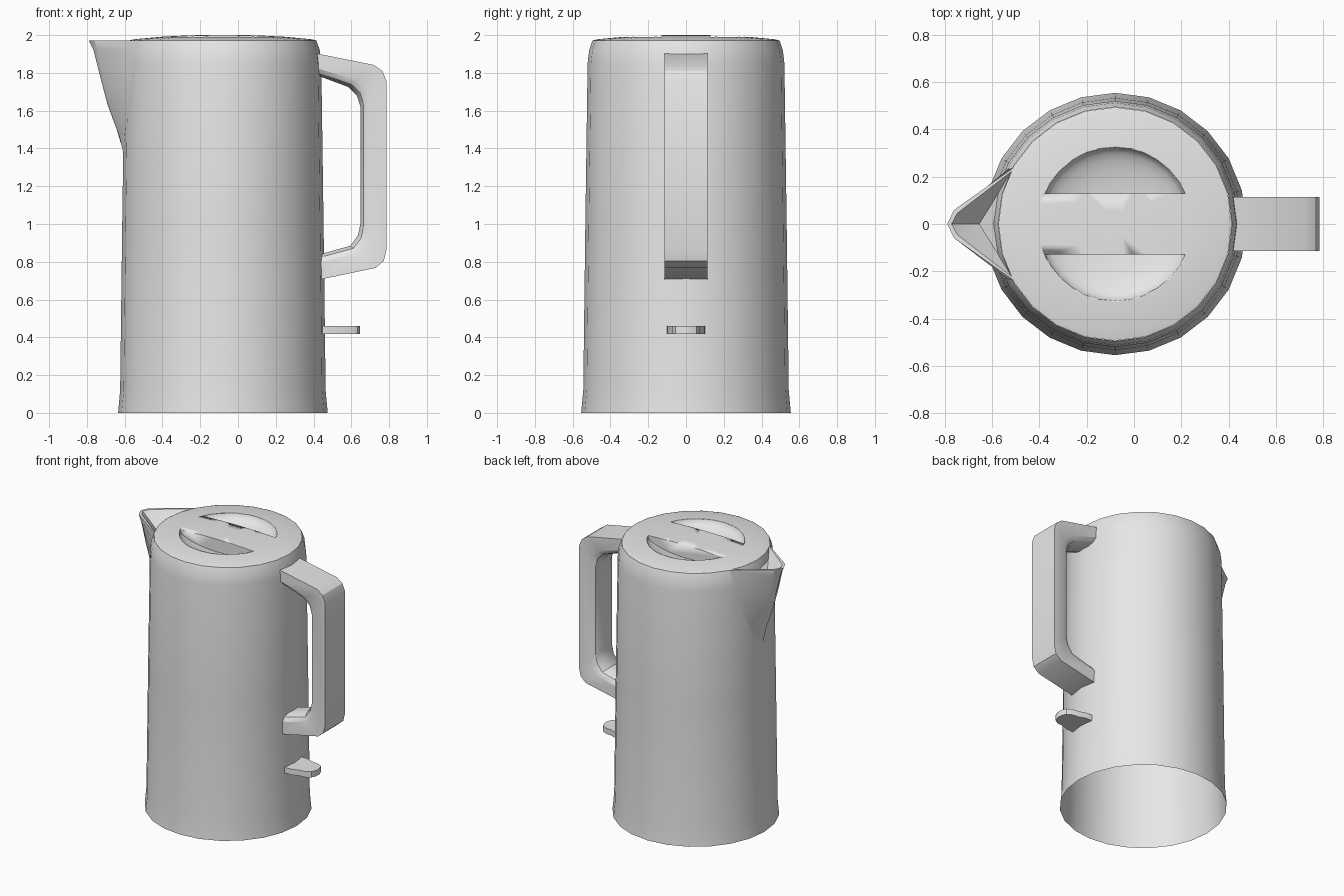
import bpy, bmesh, math
from mathutils import Vector

cube = bpy.data.objects.get("Cube")
if cube:
    bpy.data.objects.remove(cube, do_unlink=True)

CX = -0.08      # axis of the jug
SIDES = 24

grey = bpy.data.materials.new("light_grey")
grey.use_nodes = True
grey.diffuse_color = (0.8, 0.8, 0.8, 1)
grey.node_tree.nodes["Principled BSDF"].inputs["Base Color"].default_value = (0.8, 0.8, 0.8, 1)


def finish(name, bm, angle=32, recalc=True):
    if recalc:
        bmesh.ops.recalc_face_normals(bm, faces=bm.faces)
    mesh = bpy.data.meshes.new(name)
    bm.to_mesh(mesh)
    bm.free()
    mesh.materials.append(grey)
    ob = bpy.data.objects.new(name, mesh)
    bpy.context.collection.objects.link(ob)
    bpy.ops.object.select_all(action='DESELECT')
    bpy.context.view_layer.objects.active = ob
    ob.select_set(True)
    bpy.ops.object.shade_smooth_by_angle(angle=math.radians(angle))
    return ob


def loft(bm, rings, closed=True):
    """Bridge rows of points with quads."""
    rows = [[bm.verts.new(p) for p in ring] for ring in rings]
    for a, b in zip(rows, rows[1:]):
        n = len(a)
        for i in range(n if closed else n - 1):
            j = (i + 1) % n
            bm.faces.new((a[i], a[j], b[j], b[i]))
    return rows


def circle(r, z):
    return [(CX + r * math.cos(math.tau * i / SIDES), r * math.sin(math.tau * i / SIDES), z)
            for i in range(SIDES)]


# Jug wall, open underneath
bm = bmesh.new()
wall = [(0.555, 0), (0.544, 0.12), (0.533, 1.0), (0.521, 1.85), (0.513, 1.92), (0.495, 1.972)]
loft(bm, [circle(r, z) for r, z in wall])
finish("jug_body", bm)

# Domed lid with two scooped finger recesses
bm = bmesh.new()
dome = [(0.47, 1.86), (0.494, 1.972), (0.47, 1.978), (0.33, 1.991), (0.18, 1.999), (0.06, 2.0)]
rows = loft(bm, [circle(r, z) for r, z in dome])
bm.faces.new(rows[0])
bm.faces.new(rows[-1])
lid = finish("lid", bm)

for side in (1, -1):
    bm = bmesh.new()
    bmesh.ops.create_uvsphere(bm, u_segments=32, v_segments=16, radius=1)
    for v in bm.verts:
        v.co = Vector((CX + 0.325 * v.co.x, 0.325 * v.co.y, 1.99 + 0.09 * v.co.z))
    cut = bmesh.ops.bisect_plane(bm, geom=bm.verts[:] + bm.edges[:] + bm.faces[:],
                                 plane_co=(0, side * 0.13, 0), plane_no=(0, -side, 0),
                                 clear_outer=True)
    bmesh.ops.holes_fill(bm, edges=[e for e in bm.edges if e.is_boundary])
    cutter = finish("recess_cutter", bm)
    cutter.hide_render = True
    mod = lid.modifiers.new("recess", 'BOOLEAN')
    mod.operation = 'DIFFERENCE'
    mod.solver = 'EXACT'
    mod.object = cutter
    bpy.context.view_layer.objects.active = lid
    bpy.ops.object.modifier_apply(modifier=mod.name)
    bpy.data.objects.remove(cutter, do_unlink=True)

# Spout: outer skin tapering down into the wall
bm = bmesh.new()
levels = [(1.972, -0.79, 28.4, 0.494), (1.92, -0.765, 27, 0.51), (1.78, -0.73, 23, 0.521),
          (1.63, -0.69, 17, 0.523), (1.5, -0.642, 11, 0.525), (1.37, -0.603, 3, 0.526)]
rings = []
for z, tip, deg, r in levels:
    a = math.radians(deg)
    wx, wy = CX - r * math.cos(a), r * math.sin(a)
    nx, ny = tip + 0.1 * (wx - tip), wy * 0.25
    rings.append([(wx, wy, z), (nx, ny, z), (tip, 0, z), (nx, -ny, z), (wx, -wy, z)])
loft(bm, rings, closed=False)

# Spout: thin rim, pocket walls and sloping floor
outer = [bm.verts.new(p) for p in rings[0]]
inner = [bm.verts.new(p) for p in ((-0.515, 0.225, 1.972), (-0.748, 0.045, 1.972),
                                   (-0.772, 0, 1.972), (-0.748, -0.045, 1.972),
                                   (-0.515, -0.225, 1.972))]
valley = bm.verts.new((-0.655, 0, 1.86))
for i in range(4):
    bm.faces.new((outer[i], outer[i + 1], inner[i + 1], inner[i]))
    bm.faces.new((inner[i], inner[i + 1], valley))
bm.faces.new((inner[0], valley, inner[4]))
finish("spout", bm)

# Handle: D-shaped section swept between outer and inner profiles
outer = [(0.41, 1.904), (0.72, 1.842), (0.765, 1.81), (0.785, 1.76),
         (0.785, 0.86), (0.772, 0.805), (0.73, 0.768), (0.43, 0.705)]
inner = [(0.41, 1.79), (0.585, 1.725), (0.63, 1.68), (0.648, 1.62),
         (0.648, 1.0), (0.635, 0.94), (0.595, 0.885), (0.43, 0.838)]
section = [(0.115, 0), (0.115, 0.68), (0.095, 0.88), (0.05, 1)]
section += [(-y, t) for y, t in reversed(section)]
bm = bmesh.new()
rows = loft(bm, [[(o[0] + t * (i[0] - o[0]), y, o[1] + t * (i[1] - o[1])) for y, t in section]
                 for o, i in zip(outer, inner)])
bm.faces.new(rows[0])
bm.faces.new(rows[-1])
finish("handle", bm)

# Switch lever under the handle
plan = [(0.42, 0.1), (0.5, 0.098), (0.55, 0.08), (0.6, 0.074), (0.632, 0.055), (0.647, 0.02)]
plan += [(x, -y) for x, y in reversed(plan)]
bm = bmesh.new()
rows = loft(bm, [[(x, y, z) for x, y in plan] for z in (0.418, 0.46)])
bm.faces.new(rows[0])
bm.faces.new(rows[1])
finish("switch_lever", bm)
